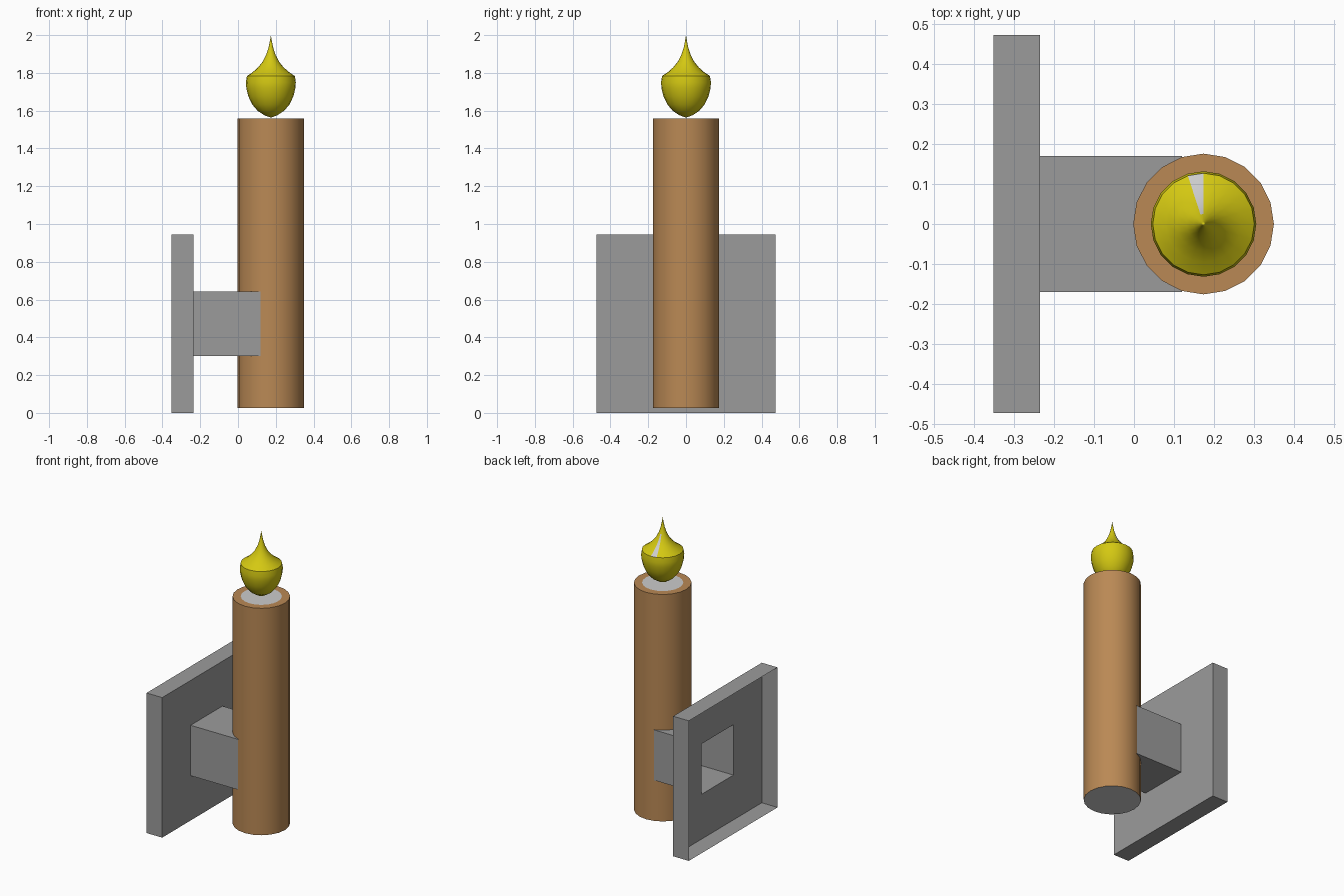
import bpy, bmesh, math

cube = bpy.data.objects.get("Cube")
if cube:
    bpy.data.objects.remove(cube, do_unlink=True)

AXIS_X = 0.174   # candle axis
SIDES = 20


def material(name, rgb):
    m = bpy.data.materials.new(name)
    m.use_nodes = True
    color = (*rgb, 1)
    m.diffuse_color = color
    m.node_tree.nodes["Principled BSDF"].inputs["Base Color"].default_value = color
    return m


grey = material("bracket grey", (0.33, 0.33, 0.33))
brown = material("candle brown", (0.49, 0.25, 0.09))
white = material("wax white", (0.6, 0.6, 0.6))
yellow = material("flame yellow", (0.66, 0.58, 0.006))


def add_object(name, bm, materials, smooth=False):
    mesh = bpy.data.meshes.new(name)
    bm.to_mesh(mesh)
    bm.free()
    for m in materials:
        mesh.materials.append(m)
    ob = bpy.data.objects.new(name, mesh)
    bpy.context.collection.objects.link(ob)
    if smooth:
        bpy.ops.object.select_all(action='DESELECT')
        ob.select_set(True)
        bpy.context.view_layer.objects.active = ob
        bpy.ops.object.shade_smooth_by_angle(angle=math.radians(32))
    return ob


def bridge(bm, a, b):
    """Join two closed rings; a one-point ring makes a fan."""
    n = max(len(a), len(b))
    for i in range(n):
        j = (i + 1) % n
        corners = [a[i % len(a)], a[j % len(a)], b[j % len(b)], b[i % len(b)]]
        bm.faces.new(list(dict.fromkeys(corners)))


def lathe(profile):
    """Turn (radius, height) points around the candle axis."""
    bm = bmesh.new()
    rings = []
    for r, z in profile:
        count = SIDES if r > 0 else 1
        rings.append([bm.verts.new((AXIS_X + r * math.cos(math.tau * i / SIDES),
                                    r * math.sin(math.tau * i / SIDES), z))
                      for i in range(count)])
    for a, b in zip(rings, rings[1:]):
        bridge(bm, a, b)
    bm.normal_update()
    return bm


# Wall bracket: open-backed plate whose square opening runs into a hollow arm
bm = bmesh.new()
rings = []
for x, half in ((-0.352, 0.4725), (-0.235, 0.4725), (-0.235, 0.17), (0.12, 0.17)):
    rings.append([bm.verts.new((x, sy * half, 0.4725 + sz * half))
                  for sy, sz in ((-1, -1), (1, -1), (1, 1), (-1, 1))])
for a, b in zip(rings, rings[1:]):
    bridge(bm, a, b)
bmesh.ops.recalc_face_normals(bm, faces=bm.faces)
add_object("wall_bracket", bm, [grey])

# Candle: brown sleeve and rim, white wax at the centre and underneath
bm = lathe([(0, 0.027), (0.176, 0.027), (0.176, 1.558), (0.126, 1.558), (0, 1.558)])
for f in bm.faces:
    if f.normal.z < -0.9 or len(f.verts) == 3:
        f.material_index = 1
add_object("candle", bm, [brown, white], smooth=True)

# Flame: round bulb, sharp shoulder and a drawn-out tip
bulb = [(0, 1.563), (0.035, 1.576), (0.07, 1.599), (0.098, 1.632), (0.119, 1.675),
        (0.13, 1.72), (0.132, 1.75), (0.127, 1.783)]
tip = [(0.095, 1.805), (0.067, 1.83), (0.043, 1.86), (0.025, 1.895),
       (0.012, 1.935), (0.005, 1.97), (0, 2.0)]
bm = lathe(bulb + tip)
# One pale strip on the back of the upper flame
for f in bm.faces:
    c = f.calc_center_median()
    angle = math.degrees(math.atan2(c.y, c.x - AXIS_X))
    if 90 < angle < 108 and 1.783 < c.z < 1.88:
        f.material_index = 1
add_object("flame", bm, [yellow, white], smooth=True)
